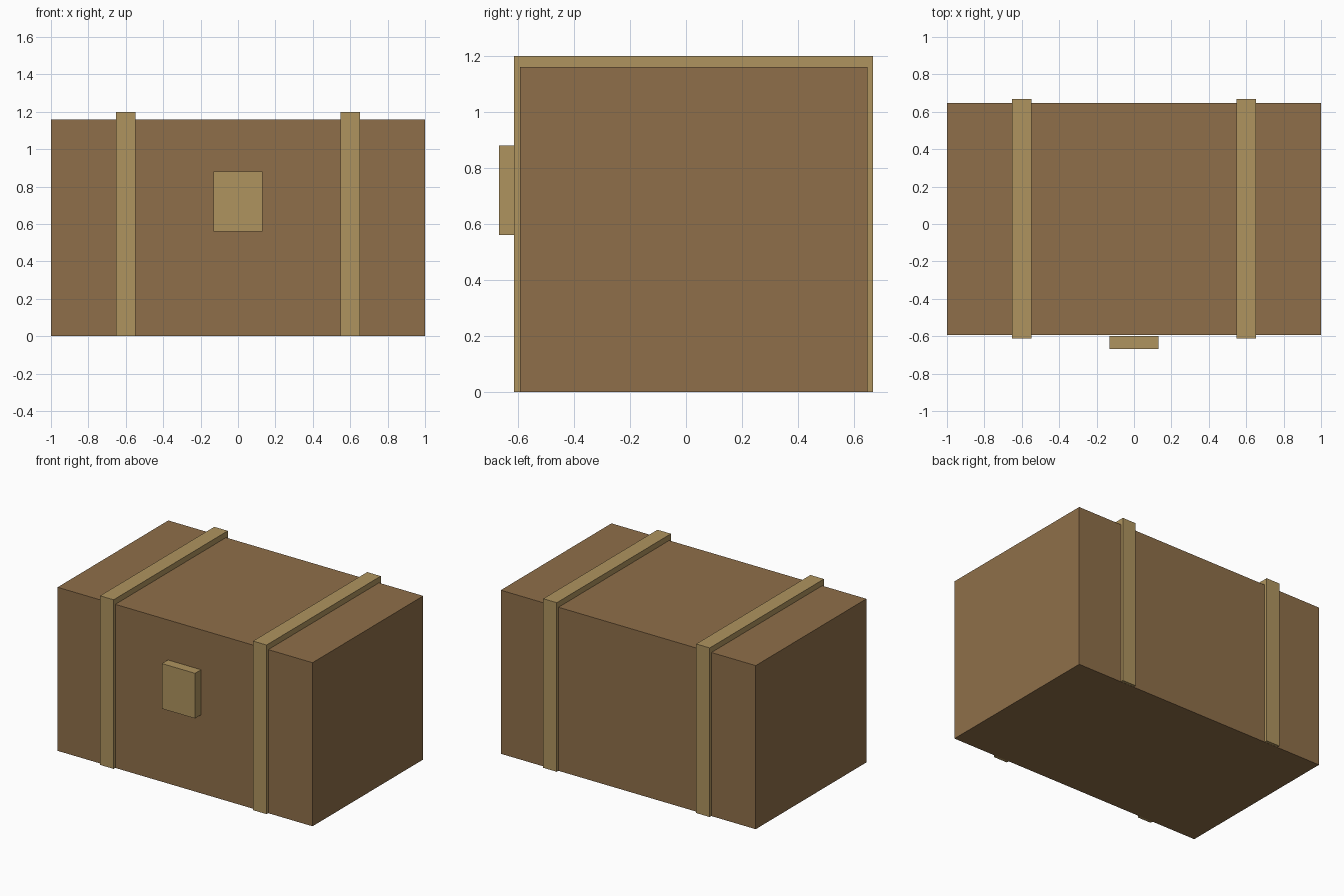
import bpy

if "Cube" in bpy.data.objects:
    bpy.data.objects.remove(bpy.data.objects["Cube"])


def make_material(name, color):
    mat = bpy.data.materials.new(name)
    mat.diffuse_color = (*color, 1.0)
    mat.use_nodes = True
    mat.node_tree.nodes["Principled BSDF"].inputs["Base Color"].default_value = mat.diffuse_color
    return mat


def box(name, lo, hi, mat):
    """Axis-aligned box between two corners."""
    bpy.ops.mesh.primitive_cube_add(size=1, location=[(a + b) / 2 for a, b in zip(lo, hi)])
    obj = bpy.context.object
    obj.name = name
    obj.scale = [b - a for a, b in zip(lo, hi)]
    bpy.ops.object.transform_apply(location=False, rotation=False, scale=True)
    obj.data.materials.append(mat)
    return obj


wood = make_material("brown wood", (0.275, 0.159, 0.067))
brass = make_material("dull brass", (0.429, 0.296, 0.114))

# Chest body
box("chest_body", (-1, -0.593, 0), (1, 0.647, 1.16), wood)

# Two bands around the chest, a hair above the floor so the undersides do not clash
for side, x in (("left", -0.6), ("right", 0.6)):
    box(f"{side}_band", (x - 0.053, -0.613, 0.001), (x + 0.053, 0.667, 1.2), brass)

# Latch plate on the front
box("latch", (-0.13, -0.667, 0.56), (0.13, -0.6, 0.88), brass)
